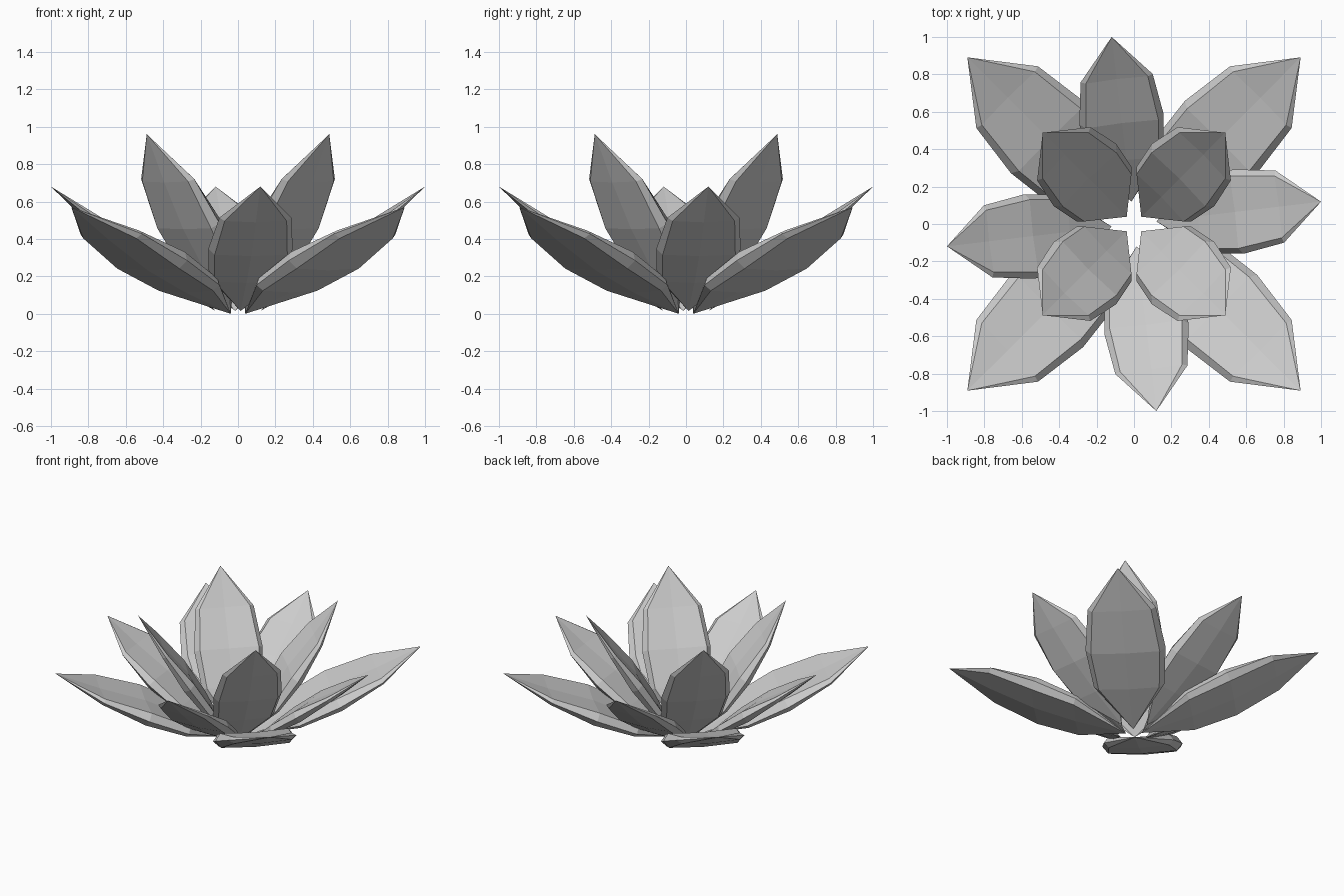
import bpy
import bmesh
from math import radians, cos, sin
from mathutils import Vector

cube = bpy.data.objects.get("Cube")
if cube:
    bpy.data.objects.remove(cube, do_unlink=True)

grey = bpy.data.materials.new("petal_grey")
grey.use_nodes = True
tone = (0.6, 0.6, 0.6, 1)
grey.diffuse_color = tone
grey.node_tree.nodes["Principled BSDF"].inputs["Base Color"].default_value = tone

# Stations along a petal of unit length: position, half width, underside, upper side
STATIONS = [(0.27, 0.18, -0.025, 0.03),
            (0.5, 0.205, -0.036, 0.038),
            (0.75, 0.175, -0.02, 0.015)]
RIM = 0.86  # width of the flat faces inside the bevelled rim


def petal(name, angle, base, tip):
    """Pointed petal from base to tip, each given as (radius, height)."""
    a = radians(angle)
    out = Vector((cos(a), sin(a), 0))
    side = Vector((-sin(a), cos(a), 0))
    start = out * base[0] + Vector((0, 0, base[1]))
    end = out * tip[0] + Vector((0, 0, tip[1]))
    axis = end - start
    length = axis.length
    normal = axis.cross(side).normalized()

    bm = bmesh.new()
    rings = []
    for t, w, low, high in STATIONS:
        section = [(w, 0), (w * RIM, high), (0, high - 0.008), (-w * RIM, high),
                   (-w, 0), (-w * RIM, low), (0, low - 0.008), (w * RIM, low)]
        rings.append([bm.verts.new(start + axis * t + (side * x + normal * h) * length)
                      for x, h in section])
    first, last = bm.verts.new(start), bm.verts.new(end)
    count = len(rings[0])
    for i in range(count):
        j = (i + 1) % count
        bm.faces.new((first, rings[0][j], rings[0][i]))
        bm.faces.new((last, rings[-1][i], rings[-1][j]))
        for r, s in zip(rings, rings[1:]):
            bm.faces.new((r[i], r[j], s[j], s[i]))
    bmesh.ops.recalc_face_normals(bm, faces=bm.faces)

    mesh = bpy.data.meshes.new(name)
    bm.to_mesh(mesh)
    bm.free()
    mesh.materials.append(grey)
    bpy.context.collection.objects.link(bpy.data.objects.new(name, mesh))


# Three whorls of four petals: spreading, middle and upright
WHORLS = [("outer_petal", 45, (0.055, 0), (1.26, 0.57)),
          ("middle_petal", 6.8, (0.12, 0.015), (1.007, 0.68)),
          ("inner_petal", 45, (0.055, 0), (0.69, 0.96))]
for name, turn, base, tip in WHORLS:
    for k in range(4):
        petal(f"{name}_{k + 1}", turn + 90 * k, base, tip)
